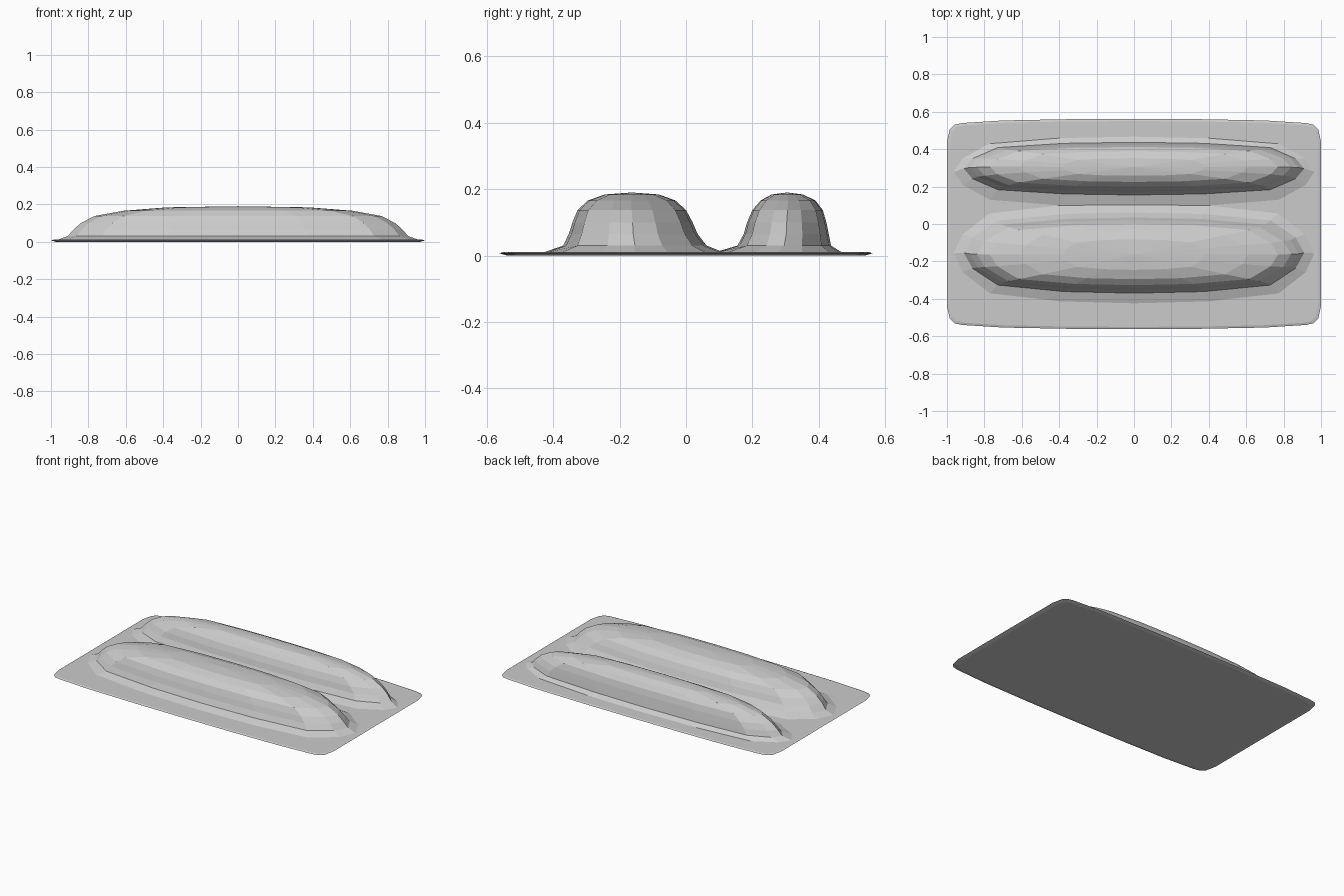
import bpy
import bmesh

cube = bpy.data.objects.get("Cube")
if cube:
    bpy.data.objects.remove(cube, do_unlink=True)

GREY = (0.6, 0.6, 0.6, 1)
grey = bpy.data.materials.new("matte grey")
grey.use_nodes = True
grey.diffuse_color = GREY
grey.node_tree.nodes["Principled BSDF"].inputs["Base Color"].default_value = GREY


def full_outline(quarter):
    """Mirror a quarter outline (from +x to +y) into a closed loop."""
    half = quarter + [(-x, y) for x, y in reversed(quarter) if x > 0]
    return half + [(x, -y) for x, y in reversed(half) if y > 0]


def loft(name, outline, rings, peak=None):
    """Stack scaled outlines; a ring is half length, front y, back y, height."""
    bm = bmesh.new()
    loops = []
    for length, front, back, z in rings:
        mid, half = (front + back) / 2, (back - front) / 2
        loops.append([bm.verts.new((x * length, mid + y * half, z)) for x, y in outline])
    n = len(outline)
    for low, high in zip(loops, loops[1:]):
        for i in range(n):
            j = (i + 1) % n
            bm.faces.new((low[i], low[j], high[j], high[i]))
    bm.faces.new(loops[0][::-1])
    if peak:
        top = bm.verts.new(peak)
        for i in range(n):
            bm.faces.new((loops[-1][i], loops[-1][(i + 1) % n], top))
    else:
        bm.faces.new(loops[-1])
    bmesh.ops.recalc_face_normals(bm, faces=bm.faces)
    mesh = bpy.data.meshes.new(name)
    bm.to_mesh(mesh)
    bm.free()
    mesh.materials.append(grey)
    obj = bpy.data.objects.new(name, mesh)
    bpy.context.scene.collection.objects.link(obj)
    return obj


# Thin base sheet with bowed sides and soft corners
sheet = full_outline([(1, 0), (1, 0.78), (0.985, 0.9), (0.96, 0.945),
                      (0.92, 0.96), (0.7, 0.985), (0.35, 0.997), (0, 1)])
loft("base_sheet", sheet, [(0.975, -0.54, 0.54, 0), (1, -0.562, 0.562, 0.007),
                           (0.985, -0.55, 0.55, 0.011)])

# Two rounded mounds with flared feet
mound = full_outline([(1, 0), (0.95, 0.38), (0.8, 0.8), (0.41, 0.96), (0, 1)])
lengths = [0.97, 0.91, 0.88, 0.84, 0.77, 0.61, 0.38]
heights = [0.009, 0.03, 0.065, 0.1, 0.137, 0.166, 0.184]
fronts = {
    "front_mound": ([-0.43, -0.37, -0.353, -0.342, -0.327, -0.295, -0.245],
                    [0.115, 0.062, 0.035, 0.02, 0.0, -0.032, -0.082], -0.163),
    "back_mound": ([0.085, 0.155, 0.174, 0.184, 0.2, 0.225, 0.258],
                   [0.47, 0.437, 0.43, 0.423, 0.412, 0.39, 0.352], 0.305),
}
for name, (front, back, centre) in fronts.items():
    loft(name, mound, list(zip(lengths, front, back, heights)), (0, centre, 0.19))
